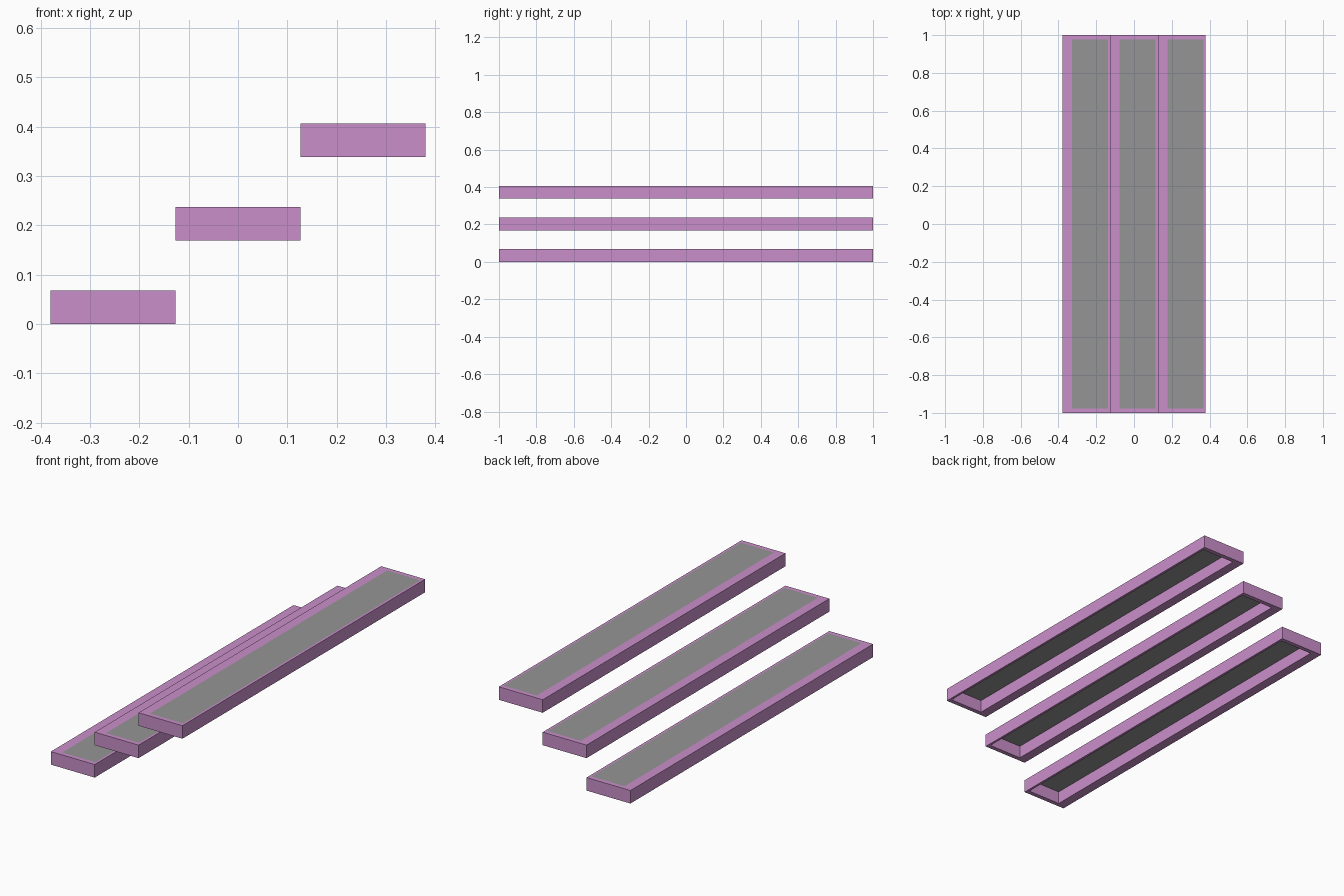
import bpy
import bmesh

if "Cube" in bpy.data.objects:
    bpy.data.objects.remove(bpy.data.objects["Cube"])


def material(name, rgb):
    m = bpy.data.materials.new(name)
    m.diffuse_color = (*rgb, 1)
    m.use_nodes = True
    m.node_tree.nodes["Principled BSDF"].inputs["Base Color"].default_value = m.diffuse_color
    return m


PINK = material("orchid frame paint", (0.59, 0.275, 0.59))
GREY = material("grey grating", (0.30, 0.30, 0.30))

WIDTH, HEIGHT, RISE = 0.253, 0.068, 0.169
NOSE, BACK, END = 0.05, 0.012, 0.023      # frame bar widths


def add_object(name, bm, mat):
    bmesh.ops.recalc_face_normals(bm, faces=bm.faces)
    mesh = bpy.data.meshes.new(name)
    bm.to_mesh(mesh)
    bm.free()
    mesh.materials.append(mat)
    ob = bpy.data.objects.new(name, mesh)
    bpy.context.collection.objects.link(ob)
    return ob


def rect(bm, x0, x1, y, z):
    return [bm.verts.new(p) for p in
            ((x0, -y, z), (x1, -y, z), (x1, y, z), (x0, y, z))]


for i in range(3):
    x0 = (i - 1.5) * WIDTH
    x1 = x0 + WIDTH
    z0 = i * RISE
    z1 = z0 + HEIGHT
    ix0, ix1, iy = x0 + NOSE, x1 - BACK, 1 - END

    # rectangular frame with an open middle and a wide front nosing
    bm = bmesh.new()
    loops = [rect(bm, x0, x1, 1, z0), rect(bm, x0, x1, 1, z1),
             rect(bm, ix0, ix1, iy, z1), rect(bm, ix0, ix1, iy, z0)]
    for a, b in zip(loops, loops[1:] + loops[:1]):
        for k in range(4):
            n = (k + 1) % 4
            bm.faces.new((a[k], a[n], b[n], b[k]))
    add_object(f"step_frame_{i + 1}", bm, PINK)

    # thin walking panel flush with the top of the frame
    bm = bmesh.new()
    low = rect(bm, ix0, ix1, iy, z1 - 0.002)
    top = rect(bm, ix0, ix1, iy, z1)
    bm.faces.new(low)
    bm.faces.new(top)
    for k in range(4):
        n = (k + 1) % 4
        bm.faces.new((low[k], low[n], top[n], top[k]))
    add_object(f"step_panel_{i + 1}", bm, GREY)
